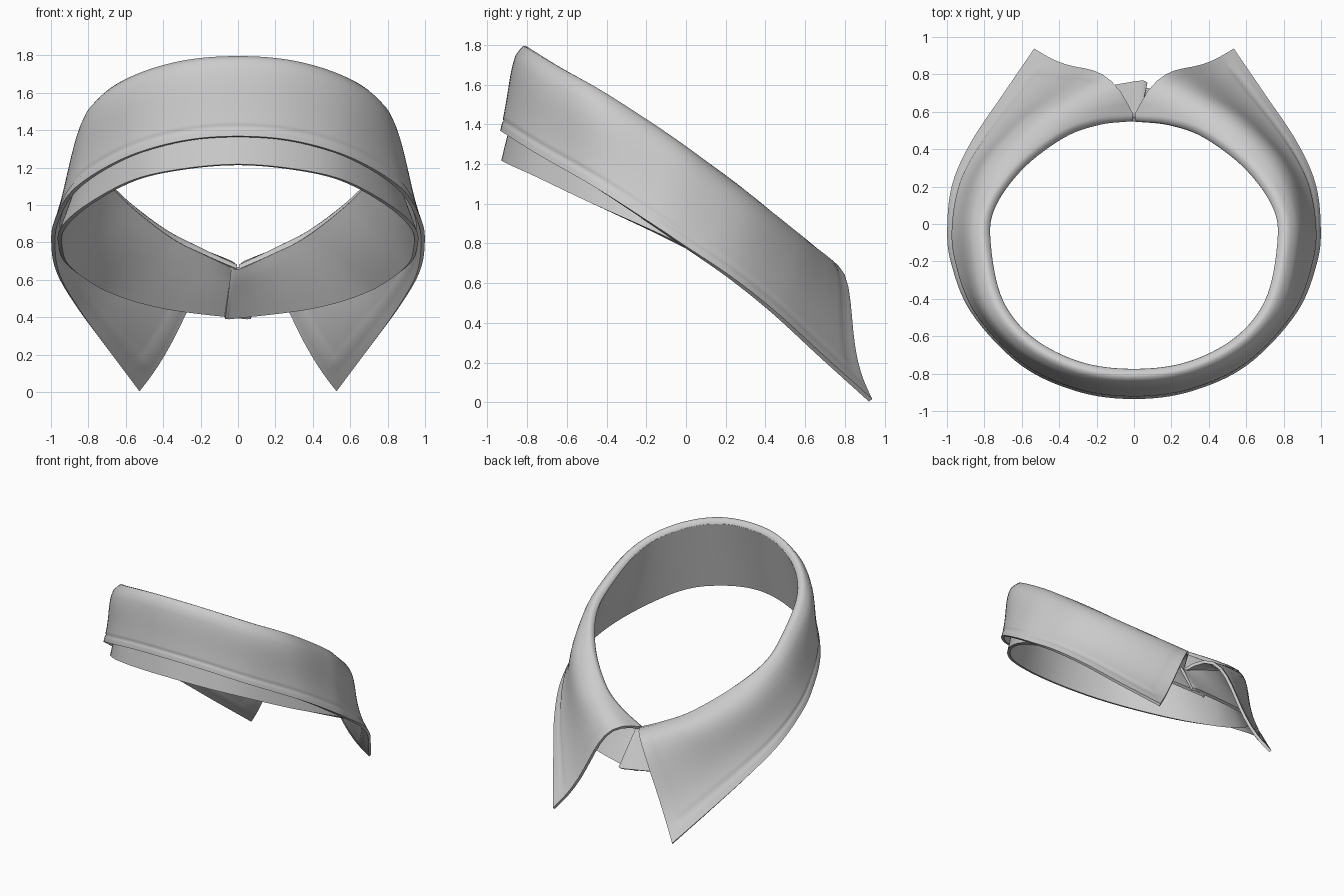
import bpy, bmesh
from mathutils import Vector as V

if "Cube" in bpy.data.objects:
    bpy.data.objects.remove(bpy.data.objects["Cube"])

# Half-collar guide lines, from centre back (key 0) to centre front (key 9)
FOLD = [(0, -.815, 1.785), (.3, -.775, 1.76), (.57, -.635, 1.675), (.74, -.42, 1.555), (.805, -.12, 1.36),
        (.785, .09, 1.21), (.63, .315, 1.04), (.4, .493, .865), (.2, .568, .76), (.01, .59, .67)]
LEAF_EDGE = [(0, -.925, 1.365), (.3, -.885, 1.34), (.6, -.745, 1.25), (.86, -.47, 1.09), (.97, -.2, .915),
             (.988, 0, .78), (.96, .22, .63), (.86, .44, .455), (.7, .68, .235), (.53, .93, .01)]
LEAF_BULGE = [(0, -.012, 0), (.005, -.012, 0), (.015, -.015, 0), (.025, -.01, .01), (.02, 0, .01),
              (.025, 0, .02), (.05, .03, .03), (.04, .06, .05), (.02, .08, .09), (.02, .1, .14)]
STAND_EDGE = [(0, -.92, 1.215), (.3, -.87, 1.19), (.56, -.74, 1.13), (.8, -.47, 1.0), (.935, -.2, .877),
              (.95, 0, .78), (.9, .22, .67), (.7, .5, .54), (.4, .66, .45), (0, .74, .40)]


def sample(keys, t):
    """Smooth curve through the keys, symmetric about the centre back."""
    k = [V(p) for p in keys]
    k = [V((-k[1].x, k[1].y, k[1].z))] + k + [k[-1] * 2 - k[-2]]
    i = min(int(t), len(keys) - 2)
    f = t - i
    a, b, c, d = k[i:i + 4]
    return (b * 2 + (c - a) * f + (a * 2 - b * 5 + c * 4 - d) * f ** 2
            + (b * 3 - a - c * 3 + d) * f ** 3) / 2


def outward(p):
    return V((p.x, p.y + .1, 0)).normalized()


def lip(f, t):
    """Inner side of the fold, where leaf and stand join."""
    return f - outward(f) * .03 - V((0, 0, .03 * min(1, (10.5 - t) / 3)))


def build(name, columns, thickness, groove=None):
    """Skin columns of points, press in the seam groove and thicken."""
    bm = bmesh.new()
    grid = [[bm.verts.new(p) for p in col] for col in columns]
    for a, b in zip(grid, grid[1:]):
        for j in range(len(a) - 1):
            bm.faces.new((a[j], b[j], b[j + 1], a[j + 1]))
    bm.normal_update()
    if groove:
        moves = []
        for i, j in groove:
            v = grid[i][j]
            n = v.normal.copy()
            if n.dot(outward(v.co)) < 0:
                n.negate()
            moves.append((v, n))
        for v, n in moves:
            v.co -= n * .006
    me = bpy.data.meshes.new(name)
    bm.to_mesh(me)
    bm.free()
    ob = bpy.data.objects.new(name, me)
    bpy.context.collection.objects.link(ob)
    mod = ob.modifiers.new("thickness", 'SOLIDIFY')
    mod.thickness = thickness
    mod.offset = 0
    bpy.ops.object.select_all(action='DESELECT')
    ob.select_set(True)
    bpy.context.view_layer.objects.active = ob
    bpy.ops.object.modifier_apply(modifier=mod.name)
    bpy.ops.object.shade_smooth_by_angle(angle=1.3)
    return ob


def mirrored(p, sign):
    return V((p.x * sign, p.y, p.z))


# Folded-over leaf: rolled top, flared body, stitched border, pointed tips
STEPS = 8
ROWS = [.04, .1, .18, .26, .34, .42, .5, .58, .66, .74, .81, .85, .88, .91, .95, 1]
cols = []
for s in range(-9 * STEPS, 9 * STEPS + 1):
    t, sign = abs(s) / STEPS, (1 if s >= 0 else -1)
    f, e, b = (sample(k, t) for k in (FOLD, LEAF_EDGE, LEAF_BULGE))
    n = outward(f)
    low = lip(f, t)
    col = [low, low.lerp(f, .35) - n * .006 + V((0, 0, .006)), low.lerp(f, .7) + V((0, 0, .006)), f]
    for v in ROWS:
        roll = n * .016 * min(1, v / .1) * (1 - v)
        col.append(f.lerp(e, v) + b * (9.48 * v * (1 - v) ** 3) + roll)
    cols.append([mirrored(p, sign) for p in col])
seam_row = 4 + ROWS.index(.88)
last = len(cols) - 1
groove = [(i, seam_row) for i in range(3, last - 2)]
groove += [(i, j) for i in (2, last - 2) for j in range(7, seam_row + 1)]
build("collar_leaf", cols, .022, groove)

# Inner stand band, its ends overlapping at the centre front
stand_low = STAND_EDGE + [(-.07, .735, .395)]
stand_top = FOLD + [(-.035, .592, .67)]
cols = []
for s in range(-10 * STEPS, 10 * STEPS + 1):
    t, sign = abs(s) / STEPS, (1 if s >= 0 else -1)
    lap = V((0, -.013 * sign * max(0, min(1, (t - 7) / 2)), 0))
    top, e = lip(sample(stand_top, t), t) + V((0, 0, .008)), sample(stand_low, t)
    cols.append([mirrored(top.lerp(e, j / 8) + lap * min(1, j / 2 + .3), sign) for j in range(9)])
build("collar_stand", cols, .022)
